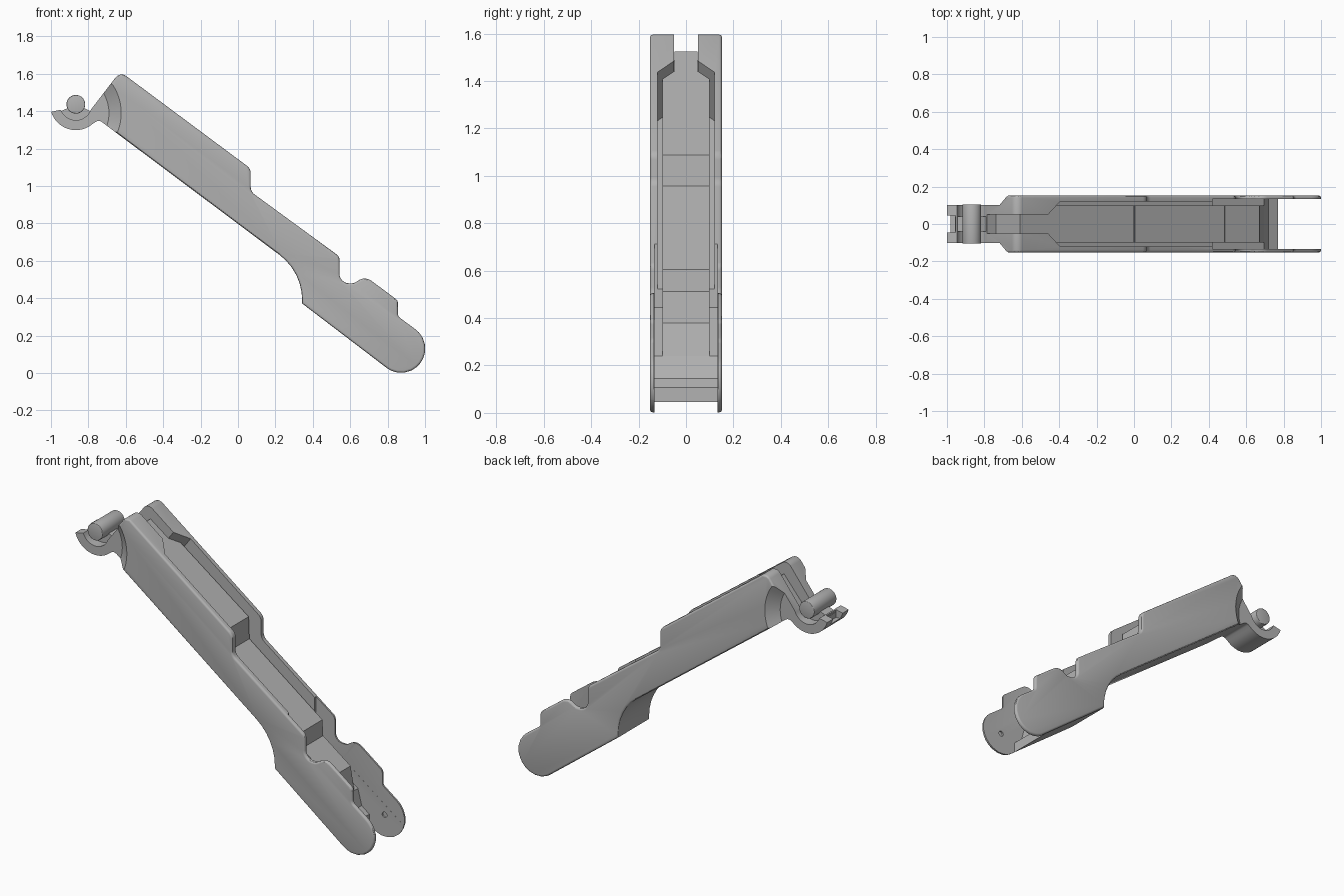
import bpy, bmesh, math
from mathutils import Vector

old = bpy.data.objects.get("Cube")
if old:
    bpy.data.objects.remove(old)

grey = bpy.data.materials.new("plain_grey")
grey.use_nodes = True
grey.diffuse_color = (0.45, 0.45, 0.45, 1)
grey.node_tree.nodes["Principled BSDF"].inputs["Base Color"].default_value = grey.diffuse_color

TILT = math.atan(0.735)
ALONG = Vector((math.cos(TILT), 0, -math.sin(TILT)))   # down the arm
OUT = Vector((math.sin(TILT), 0, math.cos(TILT)))      # away from its underside
ACROSS = Vector((0, 1, 0))
HUB = (-0.867, 1.437)


def arc(r, start, end, n=16, centre=HUB):
    steps = [math.radians(start + (end - start) * i / n) for i in range(n + 1)]
    return [(centre[0] + r * math.cos(a), centre[1] + r * math.sin(a)) for a in steps]


def rounded(corners, n=6):
    """Replace each (x, z, radius) corner by a fillet."""
    pts = []
    for i, c in enumerate(corners):
        p = Vector(c[:2])
        if len(c) < 3:
            pts.append(tuple(p))
            continue
        a = (Vector(corners[i - 1][:2]) - p).normalized()
        b = (Vector(corners[(i + 1) % len(corners)][:2]) - p).normalized()
        half = a.angle(b) / 2
        t = c[2] / math.tan(half)
        mid = p + (a + b).normalized() * (c[2] / math.sin(half))
        va, vb = p + a * t - mid, p + b * t - mid
        for k in range(n + 1):
            pts.append(tuple(mid + va.lerp(vb, k / n).normalized() * c[2]))
    return pts


def prism(name, pts, ax, ay, direction, low, high, bevel=0.0):
    """Extrude a 2D outline given on the axes ax, ay, closed at both ends."""
    bm = bmesh.new()
    ends = [[bm.verts.new(ax * p[0] + ay * p[1] + direction * h) for p in pts] for h in (low, high)]
    caps = [bm.faces.new(ring) for ring in ends]
    rims = [e for f in caps for e in f.edges]
    for i in range(len(pts)):
        bm.faces.new((ends[0][i - 1], ends[0][i], ends[1][i], ends[1][i - 1]))
    bmesh.ops.recalc_face_normals(bm, faces=bm.faces)
    if bevel:
        bmesh.ops.bevel(bm, geom=rims, offset=bevel, segments=3, profile=0.5,
                        affect='EDGES', clamp_overlap=False)
    mesh = bpy.data.meshes.new(name)
    bm.to_mesh(mesh)
    bm.free()
    mesh.materials.append(grey)
    ob = bpy.data.objects.new(name, mesh)
    bpy.context.collection.objects.link(ob)
    return ob


def side(name, pts, half, bevel=0.0):
    return prism(name, pts, Vector((1, 0, 0)), Vector((0, 0, 1)), ACROSS, -half, half, bevel)


def activate(ob):
    bpy.ops.object.select_all(action='DESELECT')
    ob.select_set(True)
    bpy.context.view_layer.objects.active = ob


def cut(ob, cutter):
    cutter.hide_render = True
    mod = ob.modifiers.new("cut", 'BOOLEAN')
    mod.operation = 'DIFFERENCE'
    mod.solver = 'EXACT'
    mod.object = cutter
    activate(ob)
    bpy.ops.object.modifier_apply(modifier=mod.name)
    bpy.data.objects.remove(cutter)


# Arm outline with the hook, finger notches and round end
outline = rounded([
    (-0.63, 1.612, 0.04), (0.068, 1.093, 0.05), (0.068, 0.97, 0.05),
    (0.543, 0.623, 0.04), (0.543, 0.48, 0.05), (0.62, 0.48, 0.04),
    (0.68, 0.518, 0.06), (0.855, 0.388, 0.03), (0.855, 0.303, 0.03),
    (1.052, 0.158, 0.127), (0.898, -0.051, 0.127), (0.343, 0.372),
    (0.343, 0.541, 0.3), (-0.745, 1.355, 0.03)]
    + arc(0.138, -50, -163) + arc(0.085, 200, 340))
arm = side("arm_body", outline, 0.152, 0.012)

# Channel between the rails, narrow at the upper end
half_plan = [(-1.7, 0.05), (-1.25, 0.05), (-1.17, 0.12), (0.19, 0.12), (0.25, 0.134), (1.0, 0.134)]
plan = half_plan + [(u, -y) for u, y in reversed(half_plan)]
cut(arm, prism("channel_cutter", plan, ALONG, ACROSS, OUT, 0.67, 1.3))

# Lower pocket with its ledge, floor and open fork
cut(arm, side("fork_cutter", [(0.42, 0.445), (0.695, 0.24), (0.72, 0.145), (0.77, 0.107),
                              (0.77, -0.2), (1.2, -0.2), (1.2, 0.8), (0.42, 0.8)], 0.1335))

# Conical relief that narrows the arm towards the hook
for s in (-1, 1):
    cone_mesh = bpy.data.meshes.new("relief_cutter")
    bm = bmesh.new()
    bmesh.ops.create_cone(bm, cap_ends=True, segments=64, radius1=0.21, radius2=0.30, depth=0.07)
    bm.to_mesh(cone_mesh)
    bm.free()
    cone = bpy.data.objects.new("relief_cutter", cone_mesh)
    bpy.context.collection.objects.link(cone)
    cone.rotation_euler = (-s * math.pi / 2, 0, 0)
    cone.location = (-0.9, s * 0.136, 1.39)
    bpy.context.view_layer.update()
    cut(arm, cone)

# Slot in the hook tip and blind pivot holes in the fork
cut(arm, side("tip_cutter", [(-1.05, 1.36), (-0.955, 1.36), (-0.955, 1.5), (-1.05, 1.5)], 0.045))
cut(arm, side("pivot_cutter", arc(0.016, 0, 345, 23, (0.87, 0.13)), 0.143))

# Stepped core in the channel
core = side("stepped_core", [
    (-0.61, 1.525), (0.0, 1.088), (0.005, 0.958), (0.485, 0.605), (0.49, 0.512),
    (0.67, 0.38), (0.695, 0.24), (0.66, 0.22), (0.4, 0.41), (0.3, 0.58),
    (-0.6, 1.26), (-0.74, 1.37)], 0.1)
# Narrow the core where it passes between the thick rails
for s in (-1, 1):
    strip = [(-1.8, s * 0.0495), (-1.25, s * 0.0495), (-1.19, s * 0.11), (-1.19, s * 0.2), (-1.8, s * 0.2)]
    cut(core, prism("core_cutter", strip, ALONG, ACROSS, OUT, 0.3, 1.3))

# Cross pin on its saddle
pin = side("cross_pin", arc(0.05, 0, 350, 35), 0.105, 0.004)
saddle = side("pin_saddle", arc(0.1, 205, 335) + arc(0.045, 335, 205), 0.04)

for ob in (arm, core, pin, saddle):
    activate(ob)
    bpy.ops.object.shade_smooth_by_angle(angle=math.radians(30))
